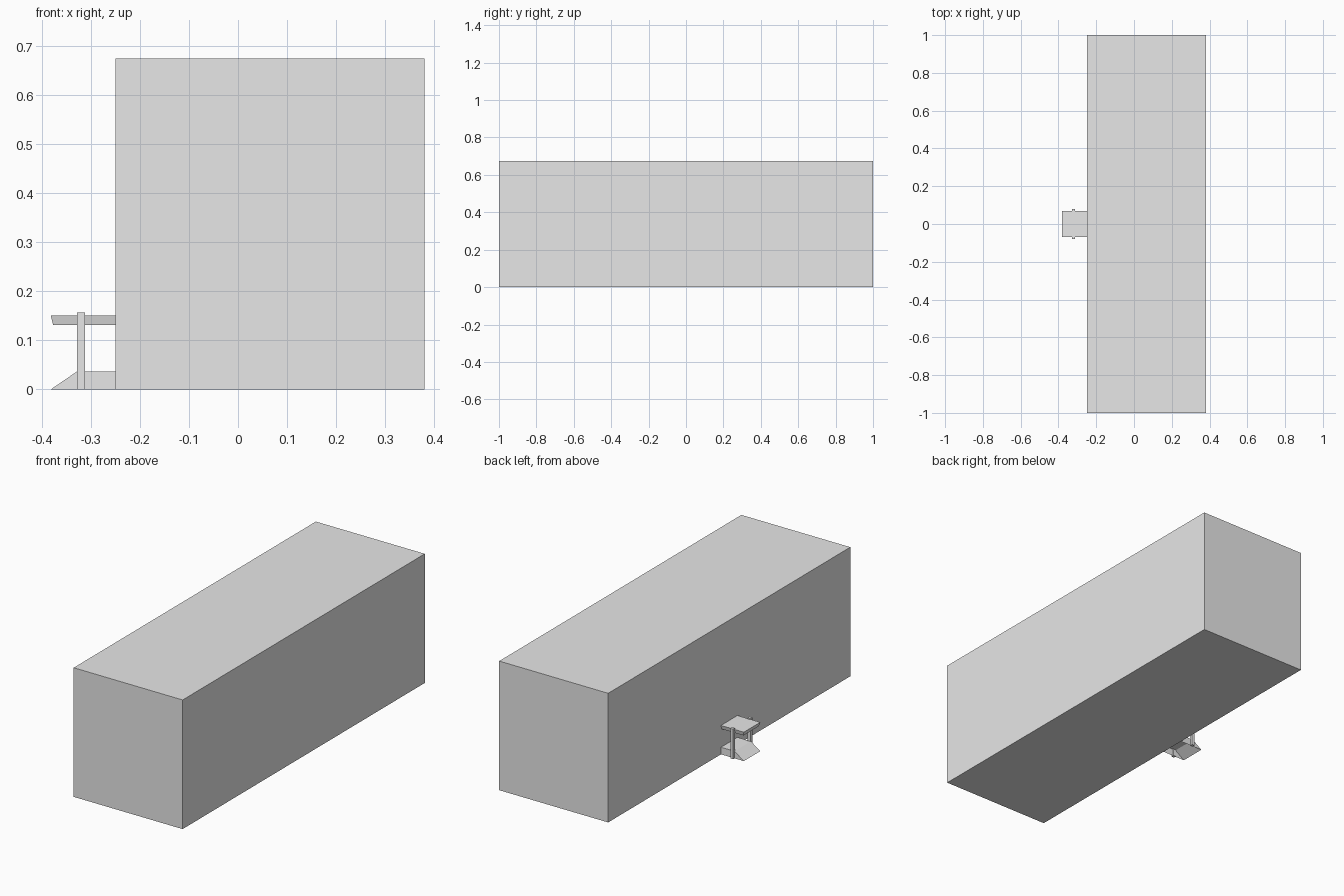
import bpy
import bmesh

if "Cube" in bpy.data.objects:
    bpy.data.objects.remove(bpy.data.objects["Cube"], do_unlink=True)

grey = bpy.data.materials.new("light_grey")
grey.use_nodes = True
grey.diffuse_color = (0.8, 0.8, 0.8, 1)
grey.node_tree.nodes["Principled BSDF"].inputs["Base Color"].default_value = grey.diffuse_color


def finish(name, bm):
    bmesh.ops.recalc_face_normals(bm, faces=bm.faces)
    mesh = bpy.data.meshes.new(name)
    bm.to_mesh(mesh)
    bm.free()
    mesh.materials.append(grey)
    obj = bpy.data.objects.new(name, mesh)
    bpy.context.collection.objects.link(obj)
    return obj


def box(name, x, y, z):
    bm = bmesh.new()
    bmesh.ops.create_cube(bm, size=1)
    for v in bm.verts:
        v.co = [lo + (c + 0.5) * (hi - lo) for c, (lo, hi) in zip(v.co, (x, y, z))]
    return bm


WALL = -0.25       # outer face of the porch wall
OUTER = -0.382     # far edge of the porch
HALF = 0.068       # half the porch width

# Long plain building
finish("building_body", box("building_body", (WALL, 0.38), (-1, 1), (0, 0.675)))

# Flat canopy, tapering inward towards its underside
bm = box("canopy", (OUTER, WALL), (-HALF, HALF), (0.131, 0.151))
for v in bm.verts:
    if v.co.z < 0.14:
        v.co.y *= 0.93
        if v.co.x < -0.3:
            v.co.x += 0.005
finish("canopy", bm)

# Posts on both sides of the porch
for side, label in ((-1, "front"), (1, "back")):
    y = sorted((side * 0.064, side * 0.08))
    finish(label + "_post", box("post", (-0.328, -0.312), y, (0, 0.157)))

# Doorstep with a sloping ramp, hollow underneath
bm = bmesh.new()
profile = [(OUTER, 0), (-0.328, 0.037), (WALL, 0.037), (WALL, 0)]
face = bm.faces.new([bm.verts.new((x, -HALF, z)) for x, z in profile])
out = bmesh.ops.extrude_face_region(bm, geom=[face], use_keep_orig=True)
bmesh.ops.translate(bm, vec=(0, 2 * HALF, 0),
                    verts=[g for g in out["geom"] if isinstance(g, bmesh.types.BMVert)])
bmesh.ops.recalc_face_normals(bm, faces=bm.faces)
under = [f for f in bm.faces if all(v.co.z < 0.001 for v in f.verts)]
bmesh.ops.delete(bm, geom=under, context='FACES_ONLY')
finish("entrance_ramp", bm)
